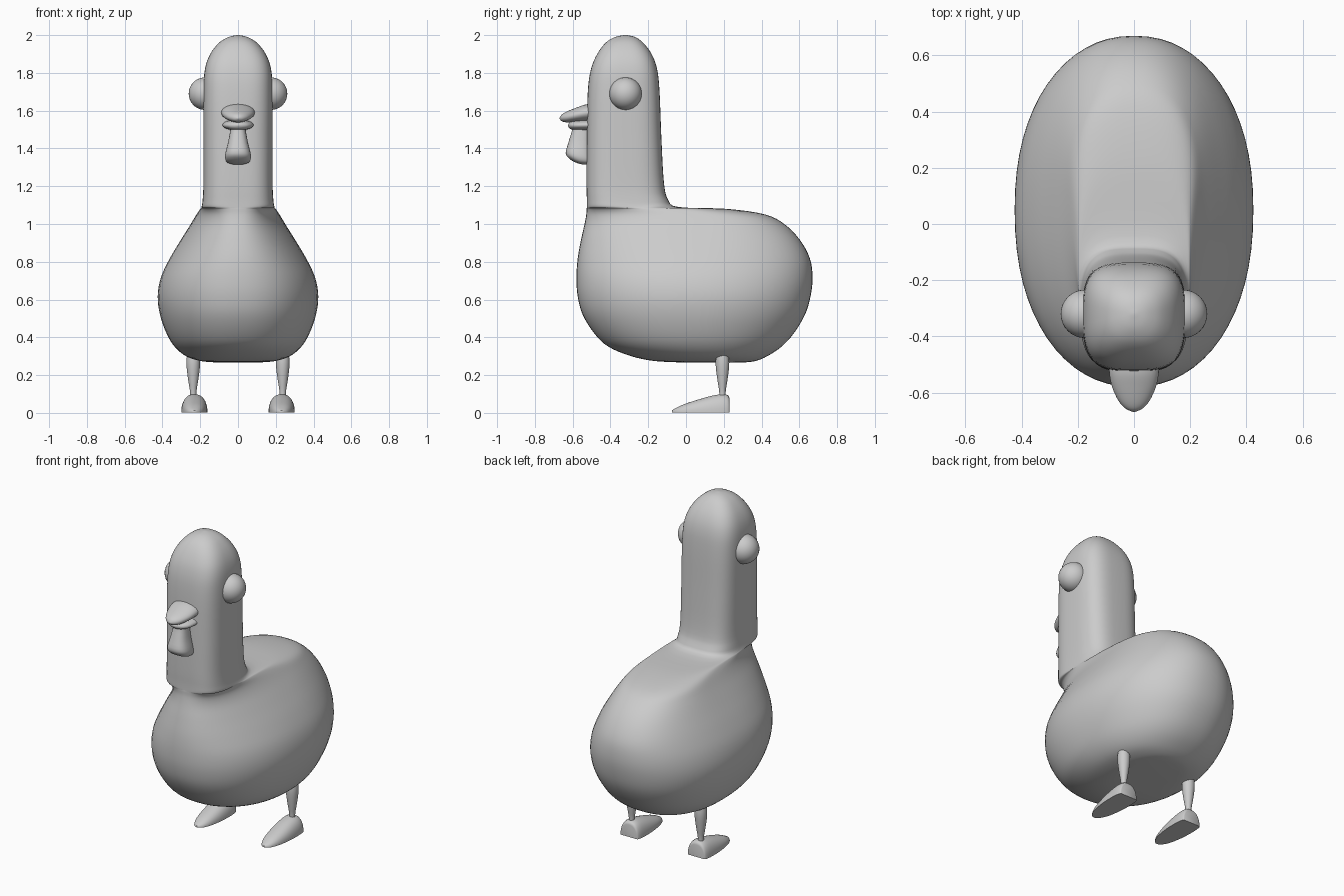
import bpy, bmesh
from math import sin, cos, pi, copysign


def spow(v, n):
    return copysign(abs(v) ** (2 / n), v)


def smooth_rows(rows, steps):
    # Catmull-Rom interpolation of section parameters
    out = []
    for i in range(len(rows) - 1):
        a, b = rows[max(i - 1, 0)], rows[i]
        c, d = rows[i + 1], rows[min(i + 2, len(rows) - 1)]
        for s in range(steps):
            t = s / steps
            out.append([0.5 * (2 * q + (r - p) * t + (2 * p - 5 * q + 4 * r - e) * t * t
                               + (3 * q - p - 3 * r + e) * t ** 3)
                        for p, q, r, e in zip(a, b, c, d)])
    out.append(list(rows[-1]))
    return out


def loft(name, rings, angle=60):
    bm = bmesh.new()
    loops = [[bm.verts.new(p) for p in r] for r in rings]
    for a, b in zip(loops, loops[1:]):
        for i in range(len(a)):
            j = (i + 1) % len(a)
            bm.faces.new((a[i], a[j], b[j], b[i]))
    bm.faces.new(loops[0])
    bm.faces.new(loops[-1])
    bmesh.ops.recalc_face_normals(bm, faces=bm.faces)
    me = bpy.data.meshes.new(name)
    bm.to_mesh(me)
    bm.free()
    ob = bpy.data.objects.new(name, me)
    bpy.context.collection.objects.link(ob)
    finish(ob, angle)
    return ob


def finish(ob, angle):
    bpy.ops.object.select_all(action='DESELECT')
    ob.select_set(True)
    bpy.context.view_layer.objects.active = ob
    bpy.ops.object.shade_smooth_by_angle(angle=angle * pi / 180)


def angles(n):
    return [2 * pi * i / n for i in range(n)]


# Body, neck and head: z, front y, back y, widest y, half width, squareness
body_rows = [
    (0.268, -0.05, 0.32, 0.17, 0.13, 2.2),
    (0.275, -0.17, 0.37, 0.12, 0.20, 2.2),
    (0.30, -0.29, 0.43, 0.09, 0.275, 2.2),
    (0.35, -0.41, 0.505, 0.06, 0.335, 2.2),
    (0.42, -0.485, 0.57, 0.05, 0.378, 2.2),
    (0.52, -0.547, 0.63, 0.05, 0.413, 2.2),
    (0.62, -0.574, 0.66, 0.05, 0.425, 2.2),
    (0.72, -0.58, 0.67, 0.05, 0.407, 2.2),
    (0.82, -0.573, 0.655, 0.07, 0.36, 2.2),
    (0.92, -0.555, 0.60, 0.10, 0.30, 2.25),
    (1.00, -0.537, 0.52, 0.12, 0.25, 2.3),
    (1.05, -0.528, 0.42, 0.08, 0.22, 2.5),
    (1.08, -0.526, 0.22, -0.10, 0.20, 2.8),
    (1.09, -0.525, -0.04, -0.28, 0.193, 3.1),
    (1.13, -0.525, -0.095, -0.31, 0.187, 3.2),
    (1.22, -0.527, -0.117, -0.32, 0.183, 3.2),
    (1.45, -0.526, -0.13, -0.32, 0.183, 3.2),
    (1.70, -0.52, -0.14, -0.32, 0.183, 3.2),
    (1.82, -0.503, -0.153, -0.32, 0.175, 3.1),
    (1.90, -0.47, -0.182, -0.32, 0.147, 2.9),
    (1.96, -0.425, -0.227, -0.32, 0.10, 2.6),
    (1.99, -0.375, -0.27, -0.32, 0.05, 2.3),
    (2.0, -0.325, -0.315, -0.32, 0.006, 2.0),
]


def body_ring(z, yf, yb, ym, w, n):
    return [(w * spow(cos(a), n),
             ym + (yb - ym if sin(a) > 0 else ym - yf) * spow(sin(a), n), z)
            for a in angles(64)]


loft("body", [body_ring(*r) for r in smooth_rows(body_rows, 4)], 80)


# Beak halves: y, centre z, half width, half height
def beak(name, rows):
    loft(name, [[(w * cos(a), y, z + h * sin(a)) for a in angles(32)]
                for y, z, w, h in smooth_rows(rows, 4)])


beak("upper_beak", [(-0.48, 1.592, 0.089, 0.046), (-0.53, 1.588, 0.088, 0.045),
                    (-0.58, 1.578, 0.078, 0.038), (-0.63, 1.567, 0.055, 0.029),
                    (-0.657, 1.562, 0.03, 0.018), (-0.669, 1.56, 0.004, 0.003)])
beak("lower_beak", [(-0.48, 1.525, 0.085, 0.03), (-0.56, 1.523, 0.078, 0.028),
                    (-0.60, 1.522, 0.058, 0.023), (-0.618, 1.522, 0.032, 0.014),
                    (-0.625, 1.522, 0.004, 0.002)])

# Wattle: z, centre y, half width, half depth
wattle_rows = [(1.52, -0.55, 0.038, 0.05), (1.49, -0.555, 0.042, 0.05),
               (1.43, -0.563, 0.053, 0.06), (1.375, -0.567, 0.067, 0.07),
               (1.345, -0.555, 0.068, 0.062), (1.325, -0.54, 0.056, 0.043),
               (1.315, -0.53, 0.025, 0.018)]
loft("wattle", [[(w * spow(cos(a), 2.5), y + d * spow(sin(a), 2.5), z) for a in angles(32)]
                for z, y, w, d in smooth_rows(wattle_rows, 3)])

# Leg: z, radius
leg_rows = [(0.305, 0.033), (0.27, 0.036), (0.23, 0.034), (0.17, 0.026),
            (0.12, 0.018), (0.085, 0.016)]
# Foot: y, half width, height
foot_rows = [(0.23, 0.055, 0.075), (0.222, 0.062, 0.09), (0.19, 0.068, 0.096),
             (0.13, 0.069, 0.086), (0.06, 0.064, 0.066), (-0.01, 0.051, 0.043),
             (-0.055, 0.031, 0.022), (-0.075, 0.008, 0.01)]

for side, s in (("left", 1), ("right", -1)):
    # Eye
    bpy.ops.mesh.primitive_uv_sphere_add(segments=32, ring_count=20, radius=0.086,
                                         location=(s * 0.175, -0.32, 1.69))
    eye = bpy.context.object
    eye.name = side + "_eye"
    finish(eye, 60)
    # Leg
    loft(side + "_leg", [[(s * 0.237 + r * cos(a), 0.193 + r * sin(a), z) for a in angles(24)]
                         for z, r in smooth_rows(leg_rows, 3)])
    # Flat-soled domed foot
    loft(side + "_foot", [[(s * 0.231 + w * spow(cos(pi * i / 20), 2.3), y,
                            0.003 + h * spow(sin(pi * i / 20), 2.3)) for i in range(21)]
                          for y, w, h in smooth_rows(foot_rows, 3)], 45)
